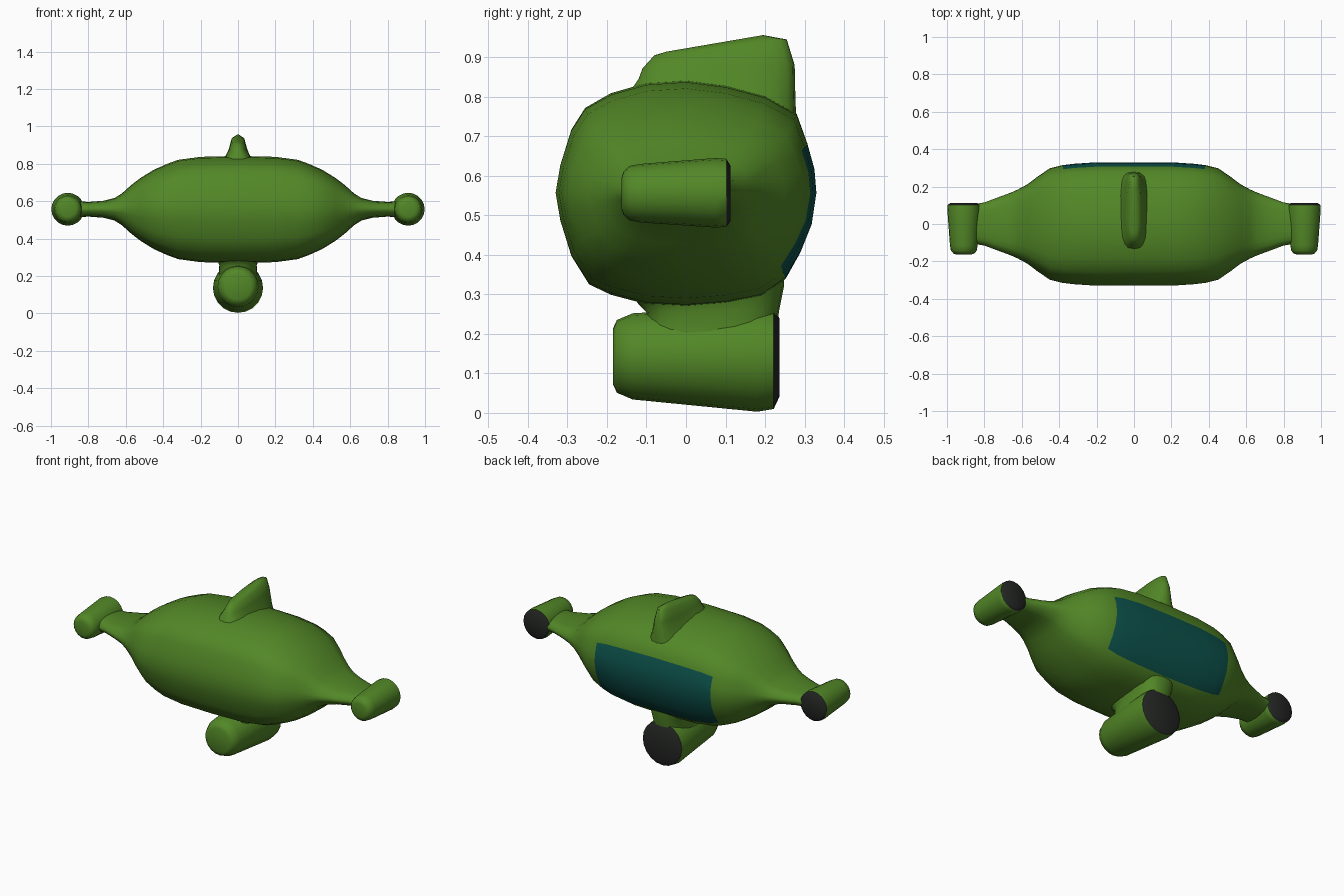
import bpy, bmesh, math

if "Cube" in bpy.data.objects:
    bpy.data.objects.remove(bpy.data.objects["Cube"])


def material(name, rgb):
    m = bpy.data.materials.new(name)
    m.diffuse_color = (*rgb, 1)
    m.use_nodes = True
    m.node_tree.nodes["Principled BSDF"].inputs["Base Color"].default_value = m.diffuse_color
    return m


GREEN = material("leaf green", (0.085, 0.245, 0.02))
TEAL = material("dark teal", (0.004, 0.085, 0.072))
DARK = material("charcoal", (0.018, 0.02, 0.018))


def loft(name, rings, mats, rule=None, angle=40):
    """Skin a list of closed rings, cap both ends, colour faces by a rule."""
    bm = bmesh.new()
    rows = [[bm.verts.new(p) for p in ring] for ring in rings]
    n = len(rows[0])
    for a, b in zip(rows, rows[1:]):
        for i in range(n):
            j = (i + 1) % n
            bm.faces.new((a[i], a[j], b[j], b[i]))
    bm.faces.new(rows[0][::-1])
    bm.faces.new(rows[-1])
    bmesh.ops.recalc_face_normals(bm, faces=bm.faces)
    if rule:
        for f in bm.faces:
            f.material_index = rule(f.calc_center_median())
    me = bpy.data.meshes.new(name)
    bm.to_mesh(me)
    bm.free()
    for m in mats:
        me.materials.append(m)
    ob = bpy.data.objects.new(name, me)
    bpy.context.collection.objects.link(ob)
    bpy.ops.object.select_all(action='DESELECT')
    ob.select_set(True)
    bpy.context.view_layer.objects.active = ob
    bpy.ops.object.shade_smooth_by_angle(angle=math.radians(angle))
    return ob


# Hull with side wings: one cross-section (y, z offset) scaled along x
section = [(.33, 0), (.325, .06), (.307, .125), (.28, .2), (.2, .245), (.1, .272), (0, .285),
           (-.1, .278), (-.19, .252), (-.255, .215), (-.29, .16), (-.318, .07), (-.33, 0),
           (-.318, -.07), (-.29, -.16), (-.245, -.232), (-.19, -.258), (-.1, -.282),
           (0, -.288), (.1, -.28), (.19, -.262), (.252, -.218), (.29, -.15), (.318, -.08)]
half = [(0, .33, .285), (.2, .33, .28), (.32, .322, .264), (.38, .315, .242), (.45, .298, .211),
        (.52, .25, .168), (.57, .212, .13), (.62, .185, .085), (.66, .167, .06), (.72, .145, .045),
        (.8, .115, .039), (.85, .107, .042), (.9, .1, .042)]
stations = [(-x, a, b) for x, a, b in half[:0:-1]] + half
hull_rings = [[(x, y * a / .33, .557 + z * b / .285) for y, z in section] for x, a, b in stations]


def window_rule(c):
    return int(abs(c.x) < .38 and c.y > .24 and .36 < c.z < .68)


loft("hull", hull_rings, [GREEN, TEAL], window_rule, 60)


# Engine pods: round profiles turned about a lengthwise axis
def pod(name, cx, profile, n=20):
    rings = [[(cx + r * math.cos(2 * math.pi * i / n), y, cz + r * math.sin(2 * math.pi * i / n))
              for i in range(n)] for y, r, cz in profile]
    edge = profile[-2][0]
    loft(name, rings, [GREEN, DARK], lambda c: int(c.y > edge), 50)


side = [(-.163, .04, .556), (-.158, .055, .556), (-.143, .069, .556), (-.115, .074, .556),
        (.075, .088, .557), (.102, .086, .557), (.113, .07, .555)]
for name, s in (("right_pod", 1), ("left_pod", -1)):
    pod(name, s * .91, side)
pod("lower_pod", 0, [(-.185, .07, .143), (-.175, .092, .143), (-.135, .109, .143),
                     (.18, .134, .137), (.222, .128, .138), (.236, .1, .14)])


# Fins: rounded oblong rings, each (half width, y0, y1, z at y0, z at y1)
def fin(name, levels, n=24):
    rings = []
    for w, y0, y1, z0, z1 in levels:
        ring = []
        for i in range(n):
            t = 2 * math.pi * i / n
            c, s = math.cos(t), math.sin(t)
            u = .5 + .5 * math.copysign(abs(c) ** .75, c)
            ring.append((w * math.copysign(abs(s) ** .75, s), y0 + (y1 - y0) * u, z0 + (z1 - z0) * u))
        rings.append(ring)
    loft(name, rings, [GREEN], None, 60)


fin("top_fin", [(.11, -.15, .28, .80, .73), (.075, -.12, .277, .845, .79),
                (.05, -.11, .275, .872, .88), (.036, -.08, .255, .905, .945),
                (.014, -.05, .195, .914, .956)])
fin("lower_neck", [(.15, -.16, .25, .33, .37), (.115, -.12, .248, .275, .32),
                   (.1, -.1, .236, .255, .26), (.105, -.11, .225, .19, .19)])
